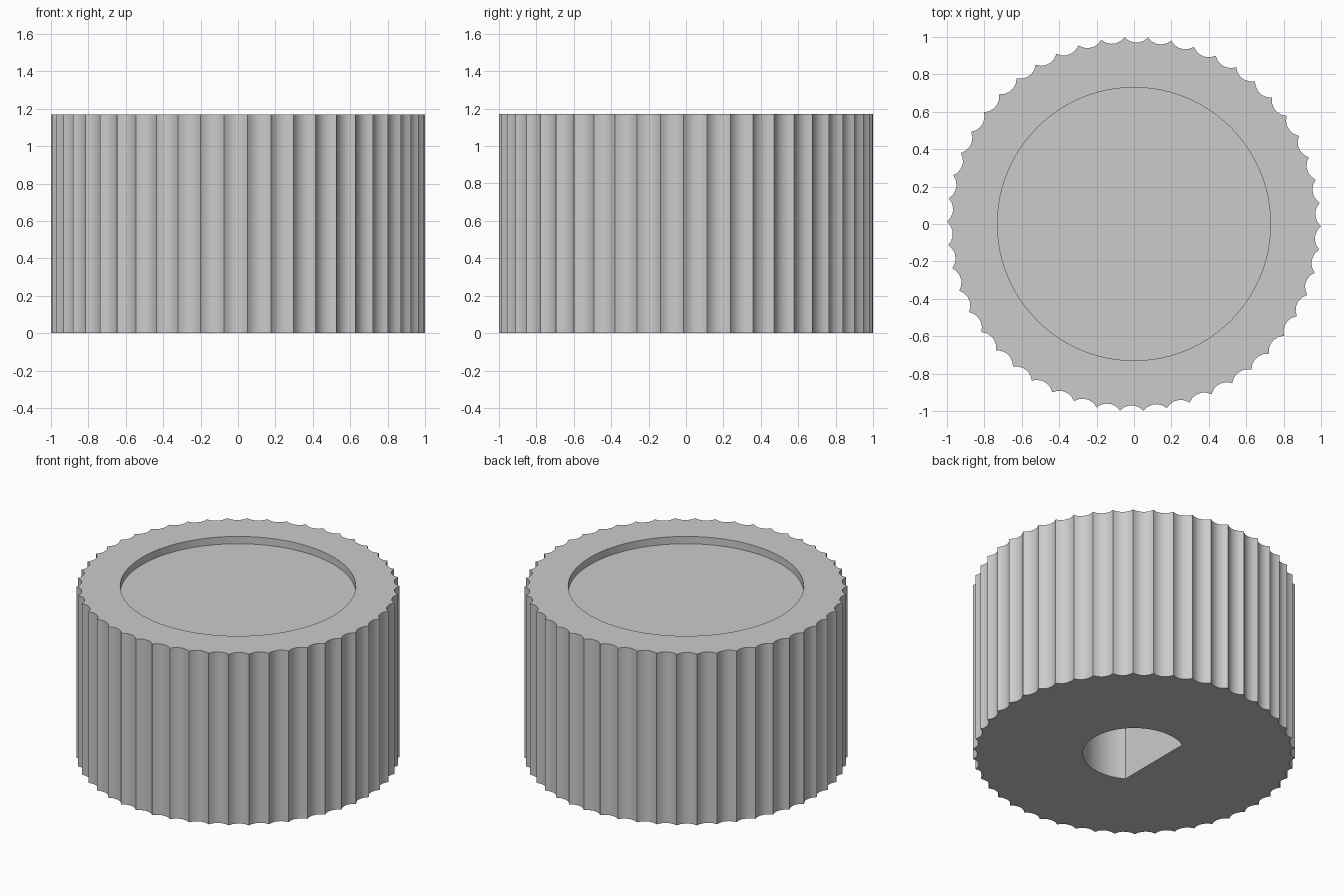
import bpy
import bmesh
from math import sin, cos, tau, radians, asin, acos, sqrt

cube = bpy.data.objects.get("Cube")
if cube:
    bpy.data.objects.remove(cube, do_unlink=True)

HEIGHT = 1.17
TEETH = 50
PHASE = radians(-0.7)
GROOVE_DEPTH = 0.028
GROOVE_STEPS = 5
RECESS_RADIUS, RECESS_DEPTH = 0.73, 0.05
BORE_RADIUS, BORE_FLAT, BORE_DEPTH = 0.317, 0.16, 0.95


def grip_outline():
    """Ring of concave scallops that meet in sharp ridges."""
    half = sin(tau / TEETH / 2)
    radius = (half ** 2 + GROOVE_DEPTH ** 2) / (2 * GROOVE_DEPTH)
    sweep = asin(half / radius)
    centre = cos(tau / TEETH / 2) + radius * cos(sweep)
    points = []
    for tooth in range(TEETH):
        middle = PHASE + (tooth + 0.5) * tau / TEETH
        for step in range(GROOVE_STEPS):
            a = -sweep + 2 * sweep * step / GROOVE_STEPS
            out, side = centre - radius * cos(a), radius * sin(a)
            points.append((out * cos(middle) - side * sin(middle),
                           out * sin(middle) + side * cos(middle)))
    return points


def circle_outline(radius, count=96):
    return [(radius * cos(tau * i / count), radius * sin(tau * i / count))
            for i in range(count)]


def bore_outline(count=48):
    """Circle with a flat on the -x side."""
    limit = acos(-BORE_FLAT / BORE_RADIUS)
    angles = [-limit + 2 * limit * i / count for i in range(count + 1)]
    return [(BORE_RADIUS * cos(a), BORE_RADIUS * sin(a)) for a in angles]


def add_wall(bm, outline, low, high):
    """Vertical wall along an outline; returns its low and high edge loops."""
    bottom = [bm.verts.new((x, y, low)) for x, y in outline]
    top = [bm.verts.new((x, y, high)) for x, y in outline]
    n = len(outline)
    for i in range(n):
        j = (i + 1) % n
        bm.faces.new((bottom[i], bottom[j], top[j], top[i]))
    return [[bm.edges.get((ring[i], ring[(i + 1) % n])) for i in range(n)]
            for ring in (bottom, top)]


def fill(bm, edges, up):
    bmesh.ops.triangle_fill(bm, edges=edges, use_beauty=True, normal=(0, 0, up))


# Knob body: fluted grip, shallow top recess and D-shaped shaft bore
bm = bmesh.new()
grip_low, grip_high = add_wall(bm, grip_outline(), 0, HEIGHT)
recess_low, recess_high = add_wall(
    bm, circle_outline(RECESS_RADIUS), HEIGHT - RECESS_DEPTH, HEIGHT)
bore_low, bore_high = add_wall(bm, bore_outline(), 0, BORE_DEPTH)
fill(bm, grip_high + recess_high, 1)
fill(bm, recess_low, 1)
fill(bm, grip_low + bore_low, -1)
fill(bm, bore_high, -1)
bmesh.ops.recalc_face_normals(bm, faces=bm.faces[:])
mesh = bpy.data.meshes.new("knob_body")
bm.to_mesh(mesh)
bm.free()

knob = bpy.data.objects.new("knob_body", mesh)
bpy.context.collection.objects.link(knob)

# Plain grey finish
grey = bpy.data.materials.new("light_grey")
grey.use_nodes = True
colour = (0.6, 0.6, 0.6, 1)
grey.diffuse_color = colour
grey.node_tree.nodes["Principled BSDF"].inputs["Base Color"].default_value = colour
mesh.materials.append(grey)

# Smooth curves, sharp ridges and rims
bpy.ops.object.select_all(action="DESELECT")
knob.select_set(True)
bpy.context.view_layer.objects.active = knob
bpy.ops.object.shade_smooth_by_angle(angle=radians(30))
